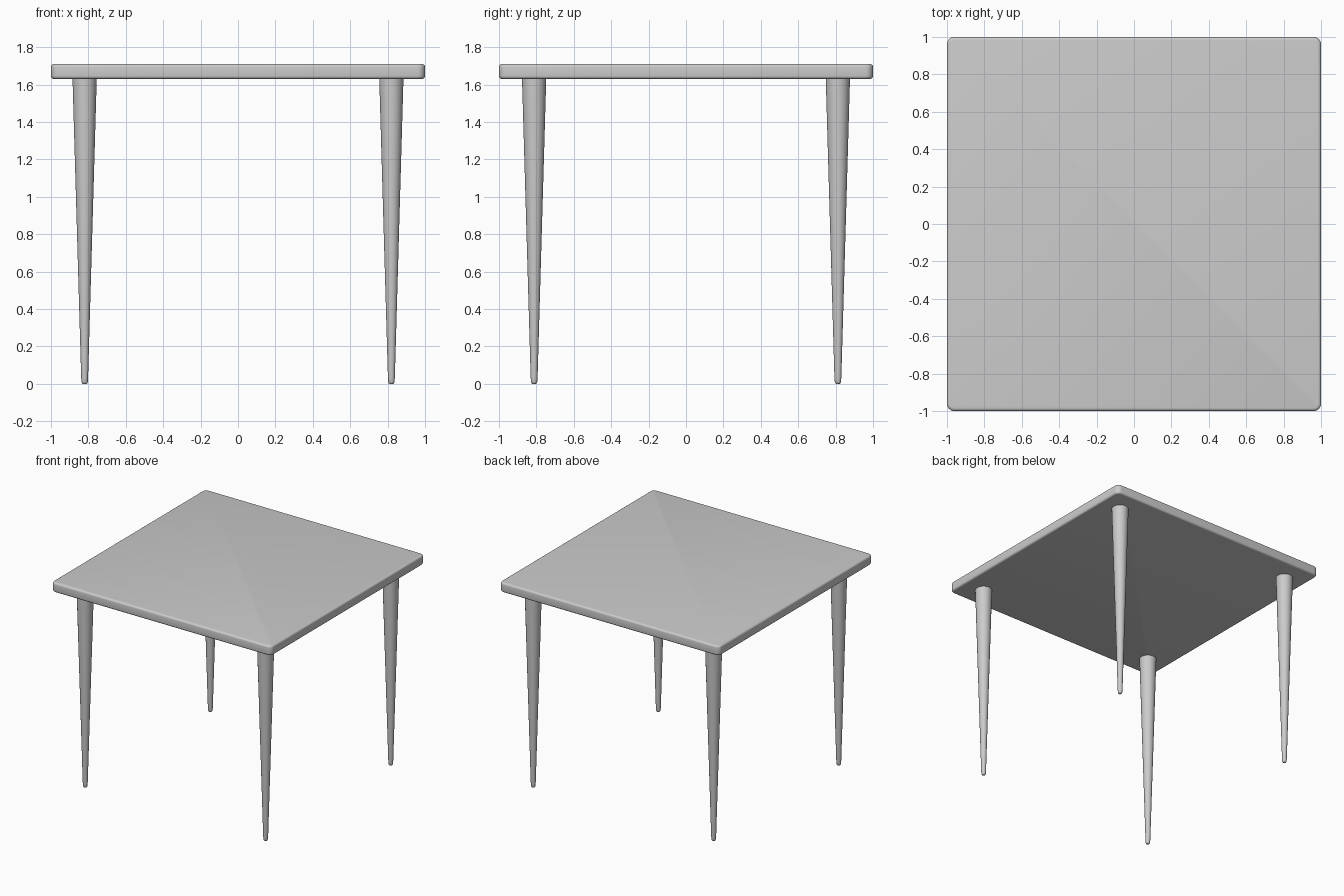
import bpy, bmesh, math

if "Cube" in bpy.data.objects:
    bpy.data.objects.remove(bpy.data.objects["Cube"])

TOP_Z, UNDER_Z = 1.71, 1.63


def make_object(name, bm):
    bmesh.ops.recalc_face_normals(bm, faces=bm.faces)
    mesh = bpy.data.meshes.new(name)
    bm.to_mesh(mesh)
    bm.free()
    ob = bpy.data.objects.new(name, mesh)
    bpy.context.collection.objects.link(ob)
    bpy.ops.object.select_all(action='DESELECT')
    ob.select_set(True)
    bpy.context.view_layer.objects.active = ob
    bpy.ops.object.shade_smooth_by_angle(angle=math.radians(40))
    return ob


# Table top: square slab with rounded corners and softened rims
bm = bmesh.new()
bmesh.ops.create_cube(bm, size=1)
for v in bm.verts:
    v.co = (v.co.x * 2, v.co.y * 2,
            (TOP_Z + UNDER_Z) / 2 + v.co.z * (TOP_Z - UNDER_Z))
upright = [e for e in bm.edges
           if abs(e.verts[0].co.z - e.verts[1].co.z) > 0.01]
bmesh.ops.bevel(bm, geom=upright, offset=0.04, segments=6,
                profile=0.5, affect='EDGES')
rims = [e for e in bm.edges
        if abs(e.verts[0].co.z - e.verts[1].co.z) < 0.001]
bmesh.ops.bevel(bm, geom=rims, offset=0.016, segments=4,
                profile=0.5, affect='EDGES')
make_object("table_top", bm)


# Legs: tapered round profile (radius, height) with a rounded foot
PROFILE = [(0.010, 0.0), (0.014, 0.003), (0.017, 0.012), (0.0185, 0.035),
           (0.065, UNDER_Z + 0.01)]
SIDES = 32


def make_leg(name, x, y):
    bm = bmesh.new()
    rings = [[bm.verts.new((x + r * math.cos(2 * math.pi * i / SIDES),
                            y + r * math.sin(2 * math.pi * i / SIDES), z))
              for i in range(SIDES)] for r, z in PROFILE]
    for a, b in zip(rings, rings[1:]):
        for i in range(SIDES):
            j = (i + 1) % SIDES
            bm.faces.new((a[i], a[j], b[j], b[i]))
    bm.faces.new(rings[0])
    bm.faces.new(rings[-1])
    return make_object(name, bm)


for side, x in (("left", -0.82), ("right", 0.82)):
    for end, y in (("front", -0.812), ("back", 0.812)):
        make_leg(f"{end}_{side}_leg", x, y)
